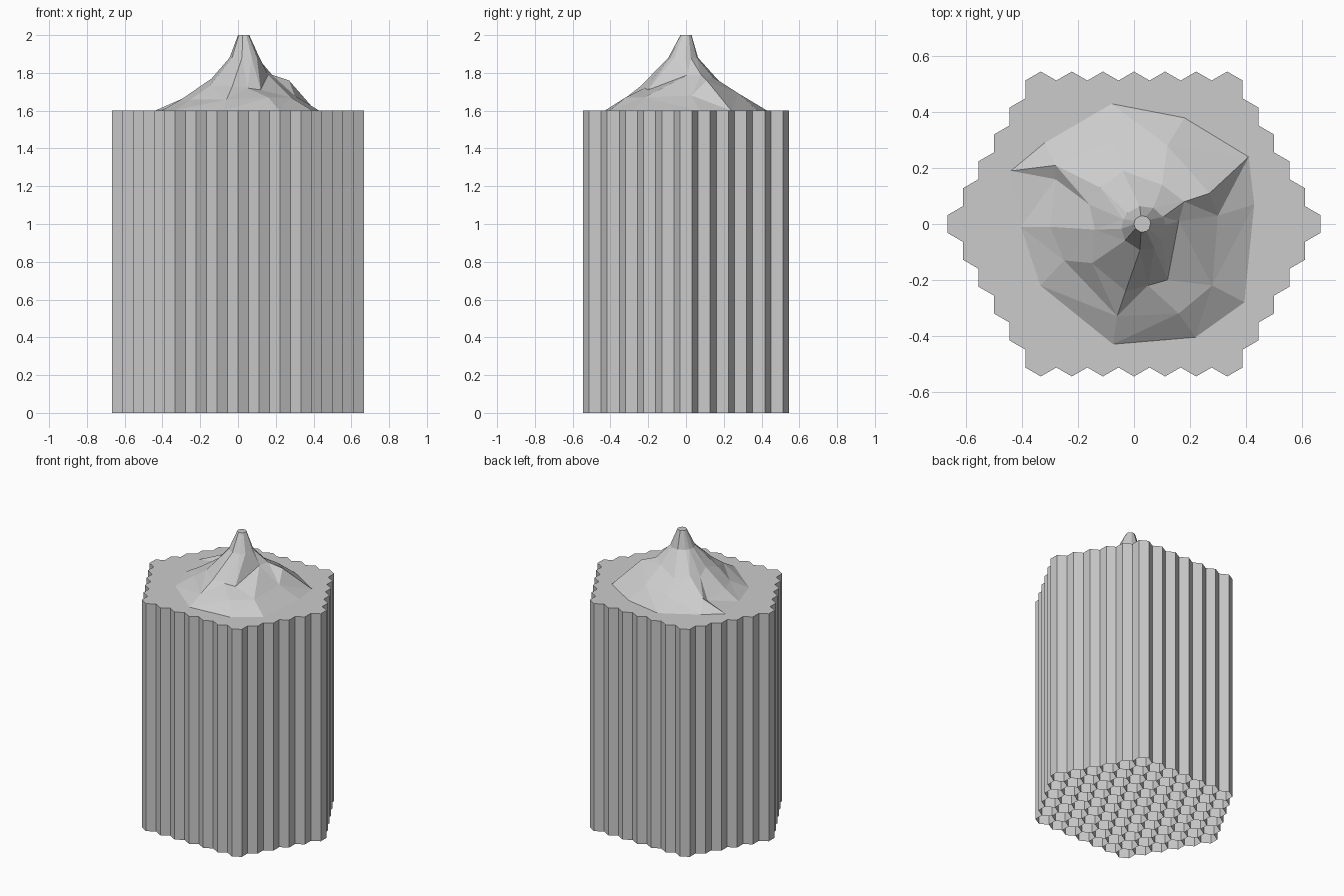
import bpy, bmesh
from math import sin, cos, atan2, radians, sqrt

if "Cube" in bpy.data.objects:
    bpy.data.objects.remove(bpy.data.objects["Cube"])

PITCH = 1 / 9            # width across flats of one column
R = PITCH / sqrt(3)      # corner radius
TOP = 1.6


def finish(name, bm):
    mesh = bpy.data.meshes.new(name)
    bm.to_mesh(mesh)
    bm.free()
    obj = bpy.data.objects.new(name, mesh)
    bpy.context.collection.objects.link(obj)
    return obj


# Honeycomb of hexagonal columns, capped on top and open underneath
bm = bmesh.new()
for row in range(-5, 6):
    count = 12 - abs(row)
    for i in range(count):
        cx = (i - (count - 1) / 2) * PITCH
        cy = row * R * 1.5
        ring = [(cx + R * cos(radians(30 + 60 * k)),
                 cy + R * sin(radians(30 + 60 * k))) for k in range(6)]
        low = [bm.verts.new((x, y, 0)) for x, y in ring]
        high = [bm.verts.new((x, y, TOP)) for x, y in ring]
        bm.faces.new(high)
        for k in range(6):
            n = (k + 1) % 6
            bm.faces.new((low[k], low[n], high[n], high[k]))
finish("hexagon_columns", bm)

# Craggy mountain: irregular rings narrowing to a small flat summit
base = [(-.44, .19), (-.32, .29), (-.08, .43), (.18, .38), (.41, .24), (.43, .07),
        (.395, -.28), (.22, -.405), (-.075, -.43), (-.335, -.22), (-.405, -.01)]
middle = [(-.28, .16, 1.64), (-.28, .21, 1.67), (-.07, .30, 1.67), (.12, .28, 1.69),
          (.27, .11, 1.76), (.30, .03, 1.68), (.28, -.22, 1.67), (.16, -.32, 1.67),
          (-.06, -.33, 1.66), (-.25, -.13, 1.66), (-.30, -.01, 1.66)]
upper = [(-.16, .07, 1.74), (-.12, .13, 1.76), (-.04, .19, 1.74), (.10, .14, 1.78),
         (.18, .08, 1.79), (.16, .01, 1.79), (.12, -.20, 1.71), (.05, -.22, 1.72),
         (-.03, -.24, 1.73), (-.15, -.14, 1.73), (-.14, -.02, 1.77)]


def circle(cx, cy, r, z):
    angles = [atan2(y, x) for x, y in base]
    return [(cx + r * cos(a), cy + r * sin(a), z) for a in angles]


bm = bmesh.new()
levels = [[(x, y, TOP) for x, y in base], middle, upper,
          circle(.035, -.015, .08, 1.88), circle(.03, 0, .03, 2.0)]
rings = [[bm.verts.new(p) for p in level] for level in levels]
for a, b in zip(rings, rings[1:]):
    for k in range(len(a)):
        n = (k + 1) % len(a)
        bm.faces.new((a[n], a[k], b[k], b[n]))
bm.faces.new(rings[-1][::-1])
bmesh.ops.triangulate(bm, faces=[f for f in bm.faces if len(f.verts) == 4])
finish("mountain", bm)
